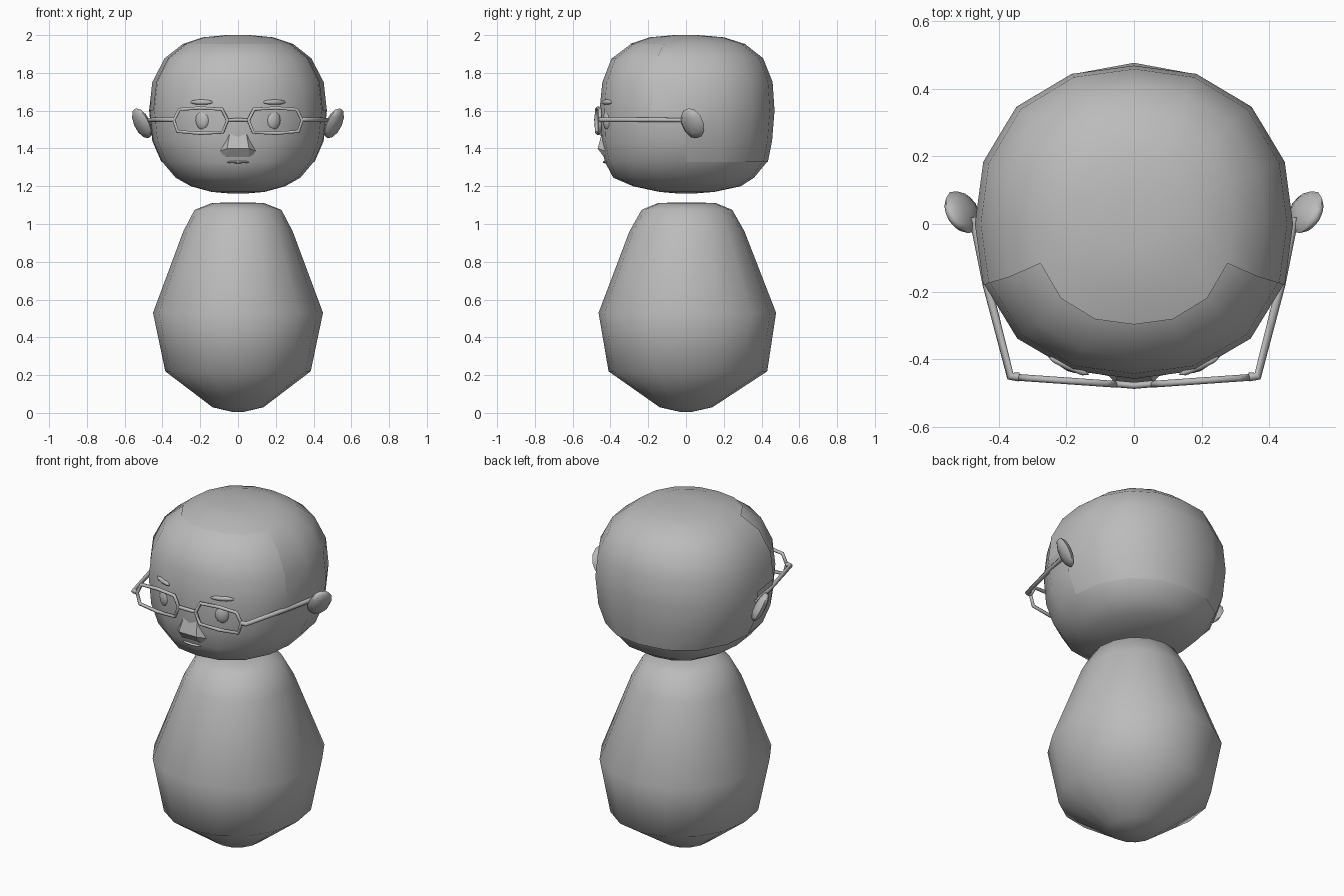
import bpy, bmesh, math
from mathutils import Matrix, Vector

if "Cube" in bpy.data.objects:
    bpy.data.objects.remove(bpy.data.objects["Cube"])

gray = bpy.data.materials.new("plain gray")
gray.diffuse_color = (0.5, 0.5, 0.5, 1)
gray.use_nodes = True
gray.node_tree.nodes["Principled BSDF"].inputs["Base Color"].default_value = gray.diffuse_color


def finish(name, bm, angle=40):
    bmesh.ops.recalc_face_normals(bm, faces=bm.faces)
    me = bpy.data.meshes.new(name)
    bm.to_mesh(me)
    bm.free()
    me.materials.append(gray)
    me.shade_smooth()
    me.set_sharp_from_angle(angle=math.radians(angle))
    ob = bpy.data.objects.new(name, me)
    bpy.context.collection.objects.link(ob)
    return ob


def loft(rings, power, offset=0.0, n=16):
    """Stack of superellipse rings: (z, half width, front y, back y)."""
    bm = bmesh.new()
    rows = []
    zmid = (rings[0][0] + rings[-1][0]) / 2
    for z, rx, yf, yb in rings:
        row = []
        for i in range(n):
            a = 2 * math.pi * i / n
            c, s = math.cos(a), math.sin(a)
            k = (abs(c) ** power + abs(s) ** power) ** (-1 / power)
            ry = yb if s > 0 else -yf
            zz = zmid + (z - zmid) * (1 + offset)
            row.append(bm.verts.new((rx * k * c * (1 + offset), ry * k * s * (1 + offset), zz)))
        rows.append(row)
    for a, b in zip(rows, rows[1:]):
        for i in range(n):
            j = (i + 1) % n
            bm.faces.new((a[i], a[j], b[j], b[i]))
    bm.faces.new(rows[0])
    bm.faces.new(rows[-1])
    return bm


def blob(name, center, radii, rot=None, seg=8, rings=6):
    bm = bmesh.new()
    bmesh.ops.create_uvsphere(bm, u_segments=seg, v_segments=rings, radius=1)
    m = Matrix.Translation(center) @ (rot or Matrix()) @ Matrix.Diagonal((*radii, 1))
    bmesh.ops.transform(bm, matrix=m, verts=bm.verts)
    return finish(name, bm, 60)


def bar(name, path, r, closed=False):
    """Thin frame tube along a path."""
    cu = bpy.data.curves.new(name, 'CURVE')
    cu.dimensions = '3D'
    cu.bevel_depth = r
    cu.bevel_resolution = 1
    cu.use_fill_caps = True
    sp = cu.splines.new('POLY')
    sp.points.add(len(path) - 1)
    for p, q in zip(sp.points, path):
        p.co = (*q, 1)
    sp.use_cyclic_u = closed
    cu.materials.append(gray)
    ob = bpy.data.objects.new(name, cu)
    bpy.context.collection.objects.link(ob)


# Body
body = [(0.005, 0.03, -0.03, 0.03), (0.03, 0.135, -0.14, 0.14), (0.22, 0.385, -0.41, 0.43),
        (0.53, 0.45, -0.463, 0.477), (0.96, 0.29, -0.3, 0.31), (1.075, 0.23, -0.235, 0.245),
        (1.11, 0.14, -0.15, 0.16), (1.115, 0.05, -0.05, 0.05)]
finish("body", loft(body, 2.1), 50)

# Head
head = [(1.162, 0.05, -0.05, 0.05), (1.17, 0.14, -0.14, 0.15), (1.2, 0.25, -0.28, 0.29),
        (1.245, 0.33, -0.385, 0.36), (1.33, 0.402, -0.43, 0.43), (1.44, 0.45, -0.45, 0.452),
        (1.6, 0.467, -0.458, 0.465), (1.75, 0.45, -0.443, 0.455), (1.875, 0.385, -0.395, 0.405),
        (1.95, 0.29, -0.295, 0.31), (1.985, 0.185, -0.19, 0.2), (1.996, 0.07, -0.07, 0.07)]
finish("head", loft(head, 2.3), 50)

# Hair cap: same shape slightly larger, cut to the hairline
bm = loft(head, 2.3, 0.008)
drop = []
for f in bm.faces:
    c = f.calc_center_median()
    a = math.degrees(math.atan2(c.y, abs(c.x)))
    if not (c.z > 1.95 or (c.z > 1.6 and a > -22) or (c.z > 1.335 and a > 0)):
        drop.append(f)
bmesh.ops.delete(bm, geom=drop, context='FACES')
finish("hair", bm, 50)

# Nose: small wedge with a flat underside
bm = bmesh.new()
pts = [(-0.06, -0.435, 1.355), (0.06, -0.435, 1.355), (-0.058, -0.468, 1.4), (0.058, -0.468, 1.4),
       (-0.04, -0.44, 1.5), (0.04, -0.44, 1.5), (-0.11, -0.41, 1.38), (0.11, -0.41, 1.38)]
for p in pts:
    bm.verts.new(p)
bmesh.ops.convex_hull(bm, input=bm.verts)
finish("nose", bm, 30)

# Mouth
blob("mouth", (0, -0.427, 1.328), (0.06, 0.014, 0.007))

# Glasses bridge
bar("glasses_bridge", [(-0.055, -0.473, 1.55), (0, -0.478, 1.552), (0.055, -0.473, 1.55)], 0.01)

lens = [(0.055, 1.55), (0.085, 1.608), (0.2, 1.614), (0.31, 1.607), (0.34, 1.55),
        (0.32, 1.49), (0.2, 1.48), (0.08, 1.486)]
for s, side in ((-1, "left"), (1, "right")):
    # Eyes and eyebrows
    turn = Matrix.Rotation(s * math.radians(24), 4, 'Z')
    blob("eye_" + side, (s * 0.188, -0.415, 1.55), (0.04, 0.022, 0.052), turn, 12, 8)
    blob("eyebrow_" + side, (s * 0.193, -0.42, 1.645), (0.067, 0.013, 0.014), turn)
    # Ears
    rot = Matrix.Rotation(s * math.radians(-32), 4, 'Z') @ Matrix.Rotation(s * math.radians(26), 4, 'Y')
    blob("ear_" + side, (s * 0.508, 0.035, 1.533), (0.03, 0.07, 0.088), rot)
    # Glasses rims and temples
    bar("glasses_rim_" + side, [(s * x, -0.478 + 0.07 * x, z) for x, z in lens], 0.01, True)
    bar("glasses_temple_" + side, [(s * 0.34, -0.453, 1.553), (s * 0.366, -0.45, 1.552),
                                   (s * 0.435, -0.18, 1.552), (s * 0.475, 0.02, 1.55)], 0.013)
